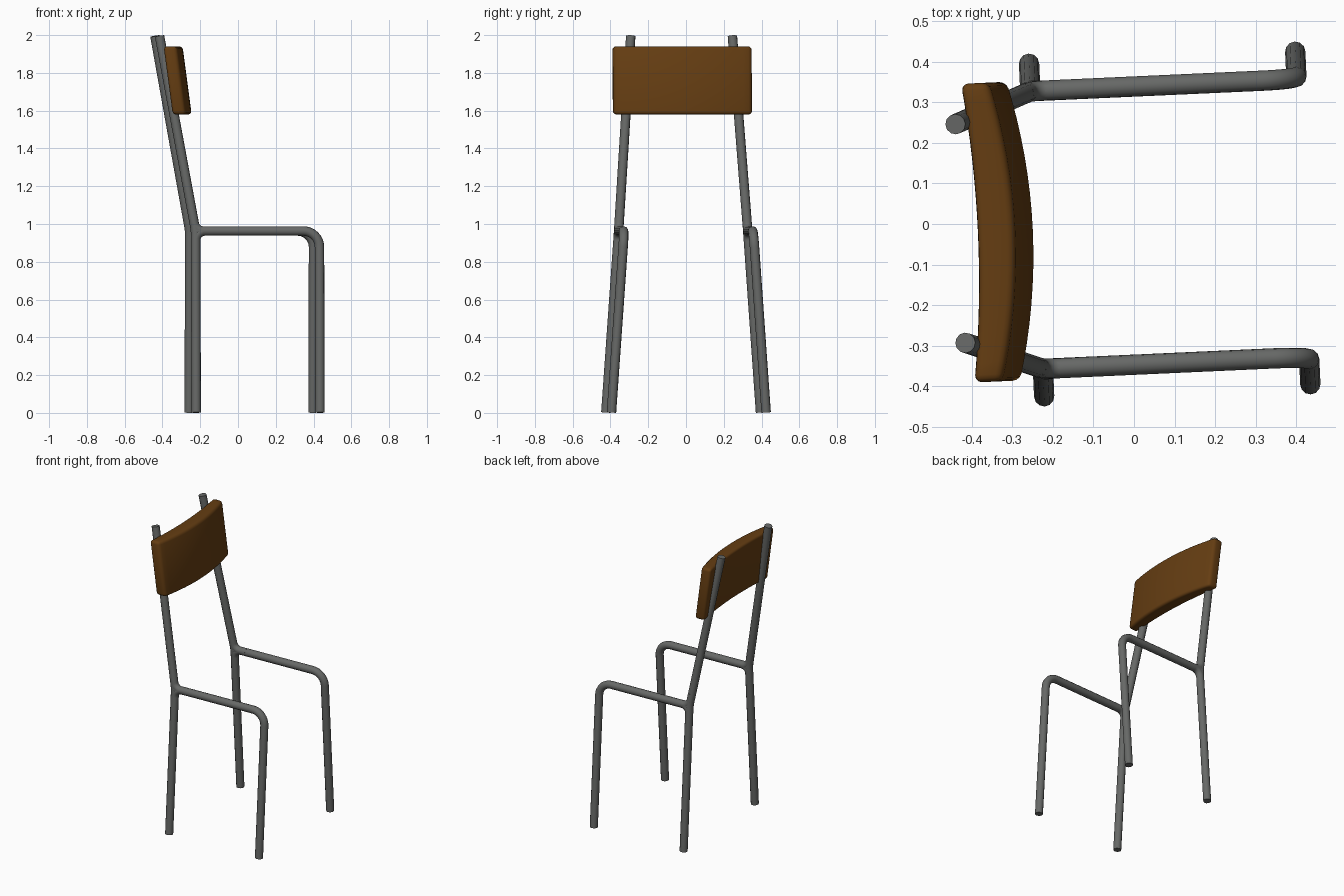
import bpy, bmesh, math
from mathutils import Vector, Matrix

if "Cube" in bpy.data.objects:
    bpy.data.objects.remove(bpy.data.objects["Cube"])

TURN = Matrix.Translation((0, -0.004, 0)) @ Matrix.Rotation(math.radians(2.6), 4, 'Z')


def material(name, rgb):
    m = bpy.data.materials.new(name)
    m.diffuse_color = (*rgb, 1)
    m.use_nodes = True
    m.node_tree.nodes["Principled BSDF"].inputs["Base Color"].default_value = m.diffuse_color
    return m


steel = material("grey steel", (0.135, 0.14, 0.135))
wood = material("brown wood", (0.13, 0.047, 0.006))


def rounded(path, radius):
    """Round the inner corners of an x-z path with arcs."""
    pts = [Vector(p) for p in path]
    out = [pts[0]]
    for a, b, c in zip(pts, pts[1:], pts[2:]):
        u, v = (a - b).normalized(), (c - b).normalized()
        half = u.angle(v) / 2
        t = radius / math.tan(half)
        centre = b + (u + v).normalized() * radius / math.sin(half)
        p, q = b + u * t - centre, b + v * t - centre
        sweep = math.pi - 2 * half
        for i in range(9):
            f = i / 8
            out.append(centre + (p * math.sin((1 - f) * sweep) + q * math.sin(f * sweep)) / math.sin(sweep))
    return out + [pts[-1]]


def add_object(name, mesh, mat):
    ob = bpy.data.objects.new(name, mesh)
    bpy.context.collection.objects.link(ob)
    mesh.materials.clear()
    mesh.materials.append(mat)
    return ob


def smooth(ob, angle):
    bpy.ops.object.select_all(action='DESELECT')
    ob.select_set(True)
    bpy.context.view_layer.objects.active = ob
    bpy.ops.object.shade_smooth_by_angle(angle=math.radians(angle))


def tube(name, path, bend, side):
    """Round tube lying in the inward-leaning plane of one chair side."""
    cu = bpy.data.curves.new(name, 'CURVE')
    cu.dimensions = '3D'
    cu.bevel_depth = 0.025
    cu.bevel_resolution = 4
    cu.use_fill_caps = True
    pts = rounded(path, bend)
    sp = cu.splines.new('POLY')
    sp.points.add(len(pts) - 1)
    for p, (x, z) in zip(sp.points, pts):
        p.co = (x, side * (0.41 - 0.0705 * z), z, 1)
    tmp = bpy.data.objects.new("path", cu)
    bpy.context.collection.objects.link(tmp)
    dg = bpy.context.evaluated_depsgraph_get()
    mesh = bpy.data.meshes.new_from_object(tmp.evaluated_get(dg))
    bpy.data.objects.remove(tmp)
    mesh.transform(TURN)
    smooth(add_object(name, mesh, steel), 50)


# Side frames: back leg with post, front leg with rail, and welded joint fillets
JOINT = (-0.24, 0.963)
TOP = (-0.428, 1.995)
for side, label in ((-1, "near"), (1, "far")):
    tube(f"back_leg_and_post_{label}", [(-0.24, 0.002), JOINT, TOP], 0.3, side)
    tube(f"front_leg_and_rail_{label}", [(0.416, 0.002), (0.416, 0.963), JOINT], 0.085, side)
    tube(f"lower_joint_{label}", [(-0.24, 0.88), JOINT, (-0.15, 0.963)], 0.05, side)
    tube(f"upper_joint_{label}", [(-0.256, 1.05), JOINT, (-0.15, 0.963)], 0.05, side)

# Backrest: bowed, slightly leaning panel, thicker in the middle
bm = bmesh.new()
N, HALF, LOW, HIGH, LEAN = 16, 0.368, 1.58, 1.94, 0.048
rings = []
for i in range(N + 1):
    t = 2 * i / N - 1
    back, front = -0.387 - 0.025 * t * t, -0.247 - 0.048 * t * t
    rings.append([bm.verts.new((x, t * HALF, z)) for x, z in (
        (back, HIGH), (front - LEAN, HIGH), (front, LOW), (back + LEAN, LOW))])
for a, b in zip(rings, rings[1:]):
    for k in range(4):
        bm.faces.new((a[k], a[(k + 1) % 4], b[(k + 1) % 4], b[k]))
bm.faces.new(rings[0])
bm.faces.new(rings[-1])
bmesh.ops.recalc_face_normals(bm, faces=bm.faces)
sharp = [e for e in bm.edges if e.calc_face_angle() > 0.7]
bmesh.ops.bevel(bm, geom=sharp, offset=0.018, segments=3, profile=0.5, affect='EDGES')
mesh = bpy.data.meshes.new("backrest")
bm.to_mesh(mesh)
bm.free()
mesh.transform(TURN)
smooth(add_object("backrest", mesh, wood), 40)
